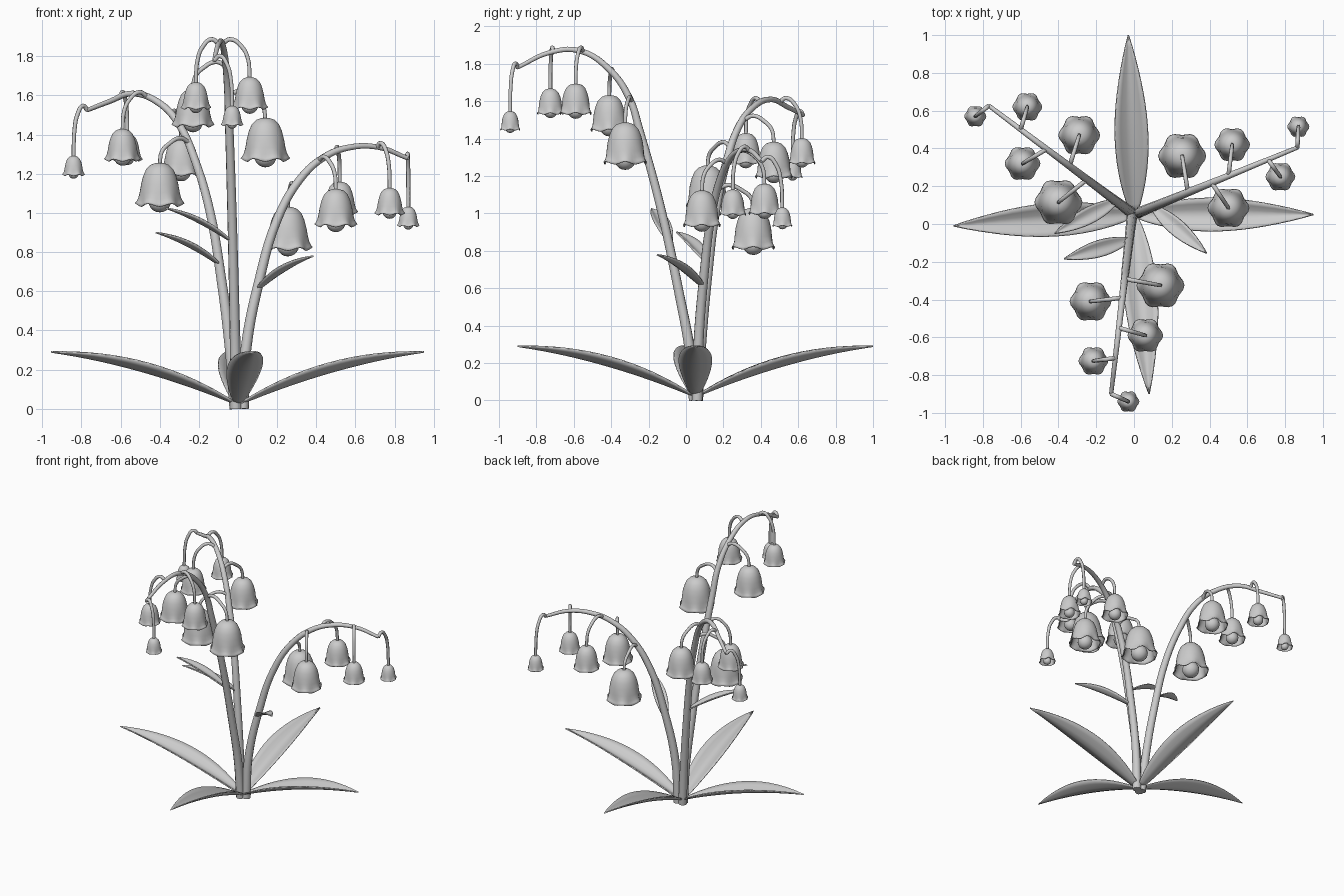
import bpy, bmesh
from math import sin, cos, pi
from mathutils import Vector

if "Cube" in bpy.data.objects:
    bpy.data.objects.remove(bpy.data.objects["Cube"])


def finish(name, bm, thickness=0):
    me = bpy.data.meshes.new(name)
    bmesh.ops.recalc_face_normals(bm, faces=bm.faces)
    bm.to_mesh(me)
    bm.free()
    ob = bpy.data.objects.new(name, me)
    bpy.context.collection.objects.link(ob)
    me.polygons.foreach_set("use_smooth", [True] * len(me.polygons))
    if thickness:
        m = ob.modifiers.new("thickness", 'SOLIDIFY')
        m.thickness = thickness
        m.offset = 0
    return ob


def tube(name, pts, r0, r1, sides=2):
    # round tapered tube through the points
    cu = bpy.data.curves.new(name, 'CURVE')
    cu.dimensions = '3D'
    cu.bevel_depth = 1
    cu.bevel_resolution = sides
    cu.resolution_u = 5
    cu.use_fill_caps = True
    sp = cu.splines.new('BEZIER')
    sp.bezier_points.add(len(pts) - 1)
    for i, (bp, p) in enumerate(zip(sp.bezier_points, pts)):
        bp.co = p
        bp.handle_left_type = bp.handle_right_type = 'AUTO'
        bp.radius = r0 + (r1 - r0) * i / (len(pts) - 1)
    ob = bpy.data.objects.new(name, cu)
    bpy.context.collection.objects.link(ob)
    bpy.ops.object.select_all(action='DESELECT')
    ob.select_set(True)
    bpy.context.view_layer.objects.active = ob
    bpy.ops.object.convert(target='MESH')
    return bpy.context.object


def leaf(name, base, ctrl, tip, w, depth, n=16, m=6):
    # channelled blade swept along a quadratic curve
    a, b, c = Vector(base), Vector(ctrl), Vector(tip)
    side = Vector((c.y - a.y, a.x - c.x, 0)).normalized()
    bm = bmesh.new()
    rows = []
    for i in range(n + 1):
        t = i / n
        p = a * (1 - t) ** 2 + b * 2 * t * (1 - t) + c * t * t
        k = max(sin(pi * t ** 0.9), 0) ** 0.9
        hw = w * k + 0.012 * (1 - t) + 0.001
        row = []
        for j in range(m + 1):
            u = 2 * j / m - 1
            row.append(bm.verts.new(p + side * hw * u + Vector((0, 0, depth * k * (abs(u) ** 1.4 - 0.5)))))
        rows.append(row)
    for r, s in zip(rows, rows[1:]):
        for j in range(m):
            bm.faces.new((r[j], r[j + 1], s[j + 1], s[j]))
    return finish(name, bm, 0.008)


# bell outline: radius, height, lobe strength (unit rim radius)
BELL = [(0.16, 1.75, 0), (0.36, 1.68, 0), (0.54, 1.5, 0), (0.66, 1.22, 0), (0.74, 0.9, 0),
        (0.79, 0.55, 0.01), (0.83, 0.3, 0.03), (0.88, 0.14, 0.05), (0.94, 0.04, 0.065)]


def bell(name, x, y, rim, R, seg=36):
    bm = bmesh.new()
    rows = []
    for r, h, lobe in BELL:
        row = []
        for j in range(seg):
            a = 2 * pi * j / seg
            q = r + lobe * cos(6 * a)
            row.append(bm.verts.new((x + R * q * cos(a), y + R * q * sin(a),
                                     rim + R * (h + lobe * cos(6 * a)))))
        rows.append(row)
    for r, s in zip(rows, rows[1:]):
        for j in range(seg):
            k = (j + 1) % seg
            bm.faces.new((r[j], r[k], s[k], s[j]))
    bm.faces.new(rows[0])
    finish(name, bm, 0.05 * R)
    # round clapper in the mouth
    bm = bmesh.new()
    bmesh.ops.create_uvsphere(bm, u_segments=16, v_segments=10, radius=0.46 * R)
    bmesh.ops.translate(bm, verts=bm.verts, vec=(x, y, rim + 0.2 * R))
    finish(name + "_clapper", bm)


# stems and flowers: flower = attach point, bell x, y, rim height, rim radius
SIZES = [0.124, 0.108, 0.092, 0.077, 0.057]
line_a = [(y, -0.01 - 0.117 * (0.05 - y), z) for y, z in
          [(.045, 0), (.02, .27), (-.03, .54), (-.14, 1.05), (-.25, 1.45), (-.3, 1.61), (-.41, 1.77),
           (-.57, 1.87), (-.73, 1.86), (-.9, 1.78)]]
line_a = [(x, y, z) for y, x, z in line_a]
line_b = [(x, .05 - .75 * x, z) for x, z in
          [(-.015, 0), (-.04, .3), (-.085, .66), (-.145, 1.015), (-.22, 1.27), (-.3, 1.45), (-.4, 1.56),
           (-.54, 1.61), (-.655, 1.57), (-.77, 1.525)]]
line_c = [(x, .05 + .41 * x, z) for x, z in
          [(.025, 0), (.04, .3), (.11, .66), (.2, .965), (.315, 1.17), (.44, 1.285), (.57, 1.335),
           (.72, 1.335), (.865, 1.28)]]
PLANTS = {
    "front": (line_a, [((-.05, -.29, 1.6), .14, -.325, 1.265), ((-.06, -.39, 1.75), -.23, -.41, 1.44),
                       ((-.08, -.55, 1.865), .06, -.59, 1.53), ((-.1, -.71, 1.865), -.215, -.725, 1.53),
                       ((-.12, -.9, 1.78), -.03, -.94, 1.445)]),
    "left": (line_b, [((-.25, .235, 1.36), -.4, .115, 1.035), ((-.34, .31, 1.5), -.29, .47, 1.19),
                      ((-.465, .395, 1.595), -.59, .32, 1.265), ((-.6, .5, 1.595), -.565, .62, 1.265),
                      ((-.77, .625, 1.525), -.84, .57, 1.19)]),
    "right": (line_c, [((.285, .17, 1.13), .255, .36, .81), ((.41, .22, 1.265), .5, .085, .93),
                       ((.5, .255, 1.315), .52, .42, .995), ((.71, .34, 1.335), .775, .25, .99),
                       ((.865, .405, 1.28), .87, .515, .93)])}

for side, (line, flowers) in PLANTS.items():
    tube(side + "_stem", line, 0.03, 0.011, 3)
    for i, ((at, x, y, rim), R) in enumerate(zip(flowers, SIZES)):
        name = f"{side}_bell_{i + 1}"
        bell(name, x, y, rim, R)
        # arched flower stalk
        a, e = Vector(at), Vector((x, y, rim + 1.7 * R))
        flat, drop = Vector((x - a.x, y - a.y, 0)), a.z - e.z
        up = Vector((0, 0, 1))
        pts = [a, a + flat * .3 + up * .022, a + flat * .7 - up * drop * .08,
               a + flat * .93 - up * drop * .42, e]
        tube(name + "_stalk", pts, 0.012, 0.010)

# four ground leaves
for name, tip in {"right_leaf": (.95, .05, .29), "left_leaf": (-.955, -.01, .29),
                  "back_leaf": (-.03, 1.0, .29), "front_leaf": (.08, -.9, .29)}.items():
    base, t = Vector((0, .05, .02)), Vector(tip)
    ctrl = base.lerp(t, .47)
    ctrl.z = .26
    leaf(name, base, ctrl, t, 0.08, 0.05)

# small stem leaves
for name, a, t in [("front_bract", (-.03, -.085, .85), (-.37, -.185, 1.025)),
                   ("left_bract", (-.095, .12, .735), (-.42, -.05, .9)),
                   ("right_bract", (.1, .09, .61), (.385, -.155, .78))]:
    ctrl = Vector(a).lerp(Vector(t), .5) + Vector((0, 0, .045))
    leaf(name, a, ctrl, t, 0.036, 0.02)
